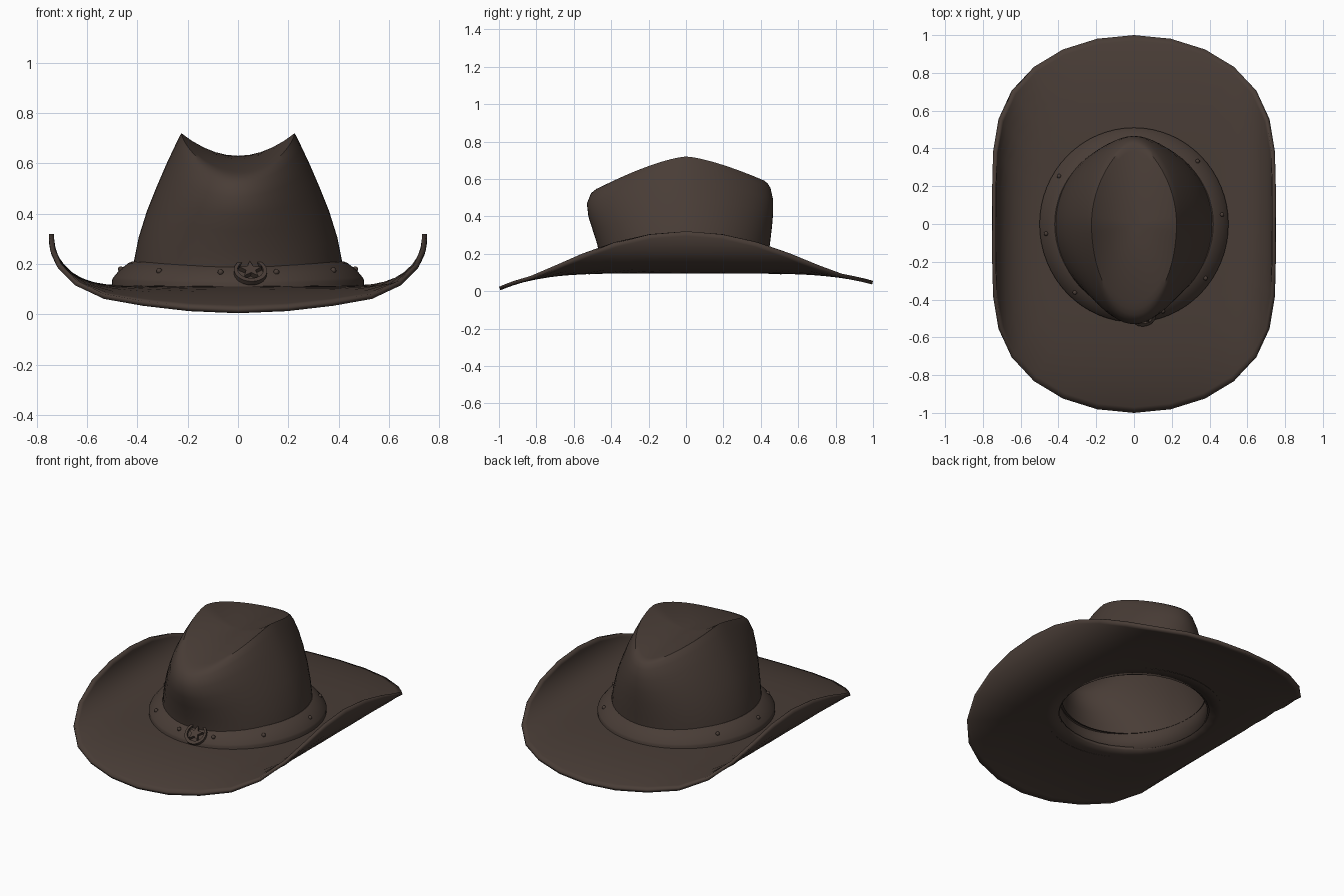
import bpy, bmesh, math
from mathutils import Matrix, Vector

if "Cube" in bpy.data.objects:
    bpy.data.objects.remove(bpy.data.objects["Cube"])

felt = bpy.data.materials.new("dark_brown_felt")
felt.diffuse_color = (0.066, 0.046, 0.037, 1)
felt.use_nodes = True
felt.node_tree.nodes["Principled BSDF"].inputs["Base Color"].default_value = felt.diffuse_color


def finish(name, bm, thickness=0, angle=40):
    me = bpy.data.meshes.new(name)
    bm.to_mesh(me)
    bm.free()
    ob = bpy.data.objects.new(name, me)
    bpy.context.collection.objects.link(ob)
    me.materials.append(felt)
    bpy.ops.object.select_all(action='DESELECT')
    ob.select_set(True)
    bpy.context.view_layer.objects.active = ob
    bpy.ops.object.shade_smooth_by_angle(angle=math.radians(angle))
    if thickness:
        mod = ob.modifiers.new("thickness", 'SOLIDIFY')
        mod.thickness = thickness
        mod.offset = -1
    return ob


def loft(name, rings, segs, point, thickness=0, angle=40):
    """Skin rings listed from the inside/top to the outside/bottom."""
    bm = bmesh.new()
    rows = [[bm.verts.new(point(r, 2 * math.pi * j / segs)) for j in range(segs)]
            for r in rings]
    for a, b in zip(rows, rows[1:]):
        for j in range(segs):
            k = (j + 1) % segs
            bm.faces.new((a[j], b[j], b[k], a[k]))
    bmesh.ops.remove_doubles(bm, verts=bm.verts, dist=1e-5)
    return finish(name, bm, thickness, angle)


# Brim: a disc with rolled-up sides and dipping front and back
def brim_point(r, th):
    u, v = r * math.cos(th), r * math.sin(th)
    x = u - 0.27 * u * abs(u) ** 3
    curl = 0.205 * (max(abs(u) - 0.5, 0) / 0.5) ** 2
    drop = (0.092 if v < 0 else 0.06) * abs(v) ** 5
    return (x, v, 0.115 + curl - drop)


loft("brim", [0.43, 0.5, 0.57, 0.64, 0.71, 0.78, 0.85, 0.92, 0.97, 1.0], 32,
     brim_point, 0.02)


# Crown: height fraction, half width, front depth, back depth
WALL = [(1, .225, .45, .42), (.97, .235, .48, .437), (.92, .25, .508, .452),
        (.8, .285, .53, .465), (.65, .325, .522, .466), (.5, .362, .50, .46),
        (.33, .395, .475, .45), (.16, .416, .458, .44), (0, .425, .45, .432)]


def ridge(v):
    return 0.72 - (0.16 if v < 0 else 0.13) * abs(v) ** 1.4


def crown_point(r, th):
    c, v = math.cos(th), math.sin(th)
    if isinstance(r, float):                       # creased top, r is 0 to 1
        _, w, f, b = WALL[0]
        s, z = 1, 0.63 + (ridge(v) - 0.63) * r * r
    else:                                          # side wall
        s, w, f, b = r
        r, z = 1, 0.1 + s * (ridge(v) - 0.1)
    if v > 0:                                      # pinch the back of the crease
        w *= 1 - 0.22 * s ** 4 * v * v
    return (r * w * c, r * v * (f if v < 0 else b), z)


loft("crown", [0.0, 0.2, 0.4, 0.6, 0.8, 0.92] + WALL, 64, crown_point, 0.012, 45)


# Hat band: sloping ring around the foot of the crown
def band_point(p, th):
    r, z = p
    c, v = math.cos(th), math.sin(th)
    return (r * c, v * (r + (0.02 if v < 0 else 0.01)), z + 0.012 * c * c)


loft("hat_band", [(.40, .19), (.42, .198), (.435, .192), (.47, .165),
                  (.495, .135), (.5, .125), (.5, .09)], 64, band_point, 0, 35)


def on_band(th):
    """Frame on the band face: x along it, y up the slope, z outward."""
    pos = Vector(band_point((0.468, 0.167), th))
    out = Vector((math.cos(th), math.sin(th), 0))
    n = (out * 0.7 + Vector((0, 0, 0.75))).normalized()
    along = Vector((-math.sin(th), math.cos(th), 0))
    up = n.cross(along)
    m = Matrix((along, up, n)).transposed().to_4x4()
    m.translation = pos
    return m


# Studs on the band
bm = bmesh.new()
for deg in (6, 44, 148, 186, 228, 261.5, 289, 324):
    bmesh.ops.create_uvsphere(bm, u_segments=10, v_segments=6, radius=0.012,
                              matrix=on_band(math.radians(deg)))
finish("band_studs", bm)


# Buckle: raised star inside a horseshoe open at the top
def plate(name, quads, depth):
    bm = bmesh.new()
    for q in quads:
        bm.faces.new([bm.verts.new((x, y, -0.008)) for x, y in q])
    bmesh.ops.remove_doubles(bm, verts=bm.verts, dist=1e-5)
    res = bmesh.ops.extrude_face_region(bm, geom=bm.faces[:])
    top = [e for e in res['geom'] if isinstance(e, bmesh.types.BMVert)]
    bmesh.ops.translate(bm, verts=top, vec=(0, 0, depth + 0.008))
    bmesh.ops.recalc_face_normals(bm, faces=bm.faces[:])
    bm.transform(on_band(math.radians(276)))
    return finish(name, bm, 0, 30)


def polar(r, deg):
    a = math.radians(deg)
    return (r * math.cos(a), r * math.sin(a))


star = [polar(0.048 if i % 2 == 0 else 0.02, 90 + 36 * i) for i in range(10)]
plate("buckle_star", [[(0, 0), star[i - 1], star[i], star[(i + 1) % 10]]
                      for i in range(0, 10, 2)], 0.018)

arc = [(125 + 290 * i / 20, 0.046 + 0.008 * abs(i - 10) / 10) for i in range(21)]
plate("buckle_horseshoe", [[polar(a[1], a[0]), polar(0.066, a[0]),
                            polar(0.066, b[0]), polar(b[1], b[0])]
                           for a, b in zip(arc, arc[1:])], 0.012)
